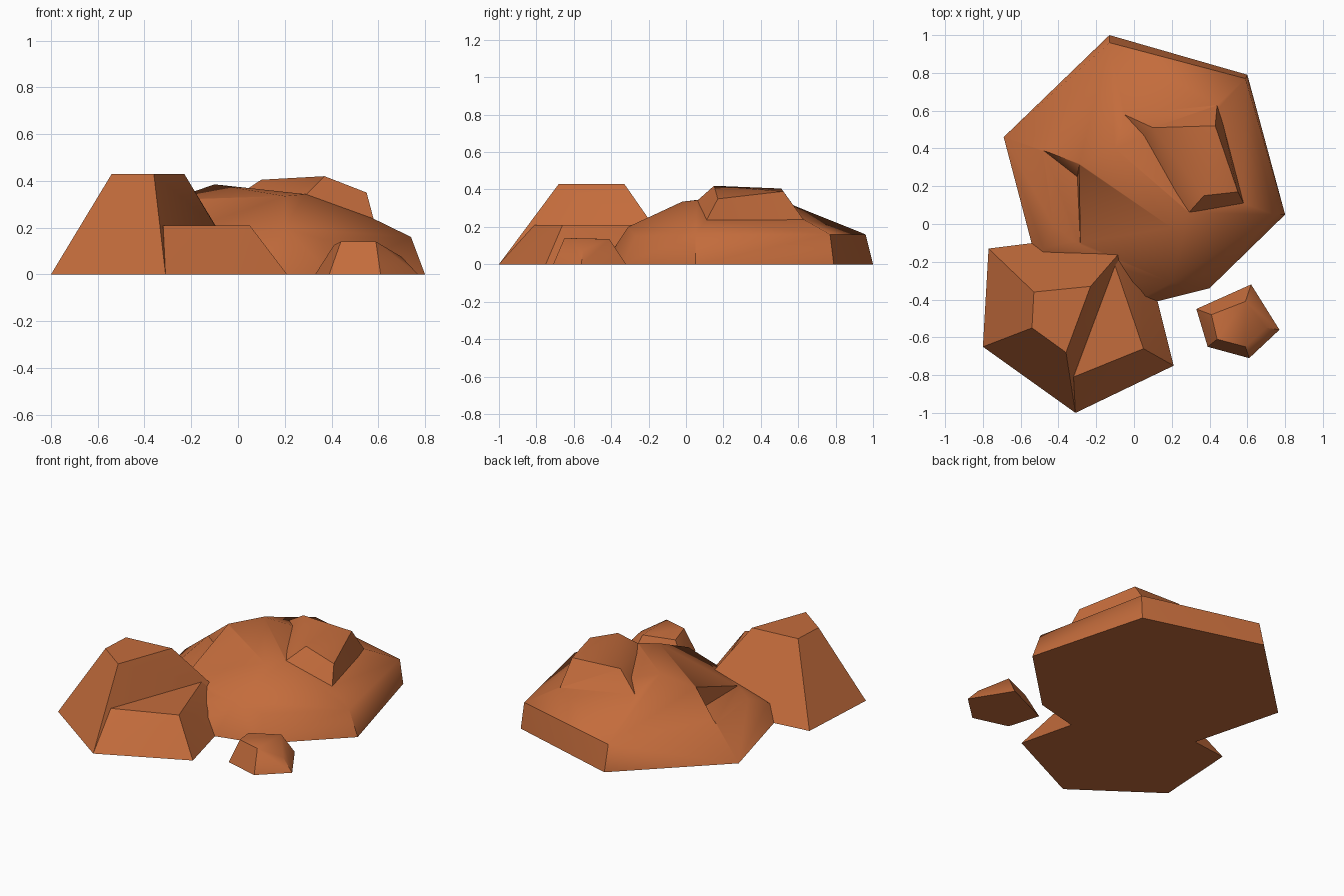
import bpy, bmesh, math
from mathutils import Vector

if "Cube" in bpy.data.objects:
    bpy.data.objects.remove(bpy.data.objects["Cube"])

clay = bpy.data.materials.new("burnt orange rock")
clay.diffuse_color = (0.55, 0.15, 0.045, 1)
clay.use_nodes = True
clay.node_tree.nodes["Principled BSDF"].inputs["Base Color"].default_value = clay.diffuse_color


def hull(name, points):
    """Closed faceted stone wrapped round a few corner points."""
    bm = bmesh.new()
    for p in points:
        bm.verts.new(p)
    res = bmesh.ops.convex_hull(bm, input=bm.verts[:])
    loose = {g for g in res["geom_interior"] + res["geom_unused"]
             if isinstance(g, bmesh.types.BMVert)}
    bmesh.ops.delete(bm, geom=list(loose), context='VERTS')
    bmesh.ops.dissolve_limit(bm, angle_limit=math.radians(2),
                             verts=bm.verts[:], edges=bm.edges[:])
    bmesh.ops.recalc_face_normals(bm, faces=bm.faces[:])
    me = bpy.data.meshes.new(name)
    bm.to_mesh(me)
    bm.free()
    me.materials.append(clay)
    ob = bpy.data.objects.new(name, me)
    bpy.context.collection.objects.link(ob)
    return ob


def select(ob):
    bpy.ops.object.select_all(action='DESELECT')
    ob.select_set(True)
    bpy.context.view_layer.objects.active = ob


def combine(ob, tool, operation):
    """Apply a boolean and discard the tool object."""
    tool.hide_render = True
    mod = ob.modifiers.new("bool", 'BOOLEAN')
    mod.operation, mod.object, mod.solver = operation, tool, 'EXACT'
    select(ob)
    bpy.ops.object.modifier_apply(modifier=mod.name)
    bpy.data.objects.remove(tool)


def smooth(ob, degrees):
    select(ob)
    bpy.ops.object.shade_smooth_by_angle(angle=math.radians(degrees))


def ground(points):
    return [(x, y, 0) for x, y in points]


# Large rounded mound
mound = hull("large_mound", ground([
    (-.13, 1), (.6, .79), (.8, .05), (.4, -.34), (.12, -.41),
    (-.05, -.44), (-.49, -.3), (-.69, .46)]) + [
    (-.13, .96, .16), (.59, .77, .16), (.74, .05, .16), (.36, -.27, .15),
    (.2, -.31, .2), (.2, -.02, .335), (.29, .06, .343), (.58, .11, .238),
    (.44, .63, .24), (-.1, .4, .385), (-.29, .32, .32), (-.48, -.13, .1)])

# Notch chipped out of the mound's left side
notch = hull("notch_cutter", [
    (-.48, .39, .165), (-.29, .32, .33), (-.30, .25, .172),
    (-.28, -.2, .16), (-.6, .1, .16), (-.5, .1, .5)])
combine(mound, notch, 'DIFFERENCE')

# Raised slab on the mound, its sides carried on below the surface
slab_top = [(.10, .51, .405), (.43, .52, .39), (.55, .17, .35), (.37, .15, .42)]
slab_foot = [(-.03, .57, .32), (.44, .63, .237), (.58, .11, .237), (.29, .06, .34)]
sunk = [Vector(f) + (Vector(f) - Vector(t)) * .25 for t, f in zip(slab_top, slab_foot)]
combine(mound, hull("slab", slab_top + sunk), 'UNION')
smooth(mound, 45)

# Tall front-left rock with a lower ledge on its right
tall = hull("tall_rock", ground([
    (-.77, -.13), (-.80, -.65), (-.31, -1), (.03, -.03)]) + [
    (-.53, -.36, .43), (-.23, -.33, .43), (-.36, -.68, .43), (-.54, -.55, .43),
    (-.10, -.22, .21), (-.32, -.81, .21)])
ledge = hull("ledge", ground([
    (-.31, -1), (.21, -.75), (.03, -.03), (-.4, -.5)]) + [
    (-.10, -.22, .21), (-.32, -.81, .21), (.05, -.66, .21)])
combine(tall, ledge, 'UNION')
smooth(tall, 20)

# Small stone at front right
small = hull("small_stone", ground([
    (.33, -.45), (.62, -.32), (.77, -.56), (.61, -.71), (.39, -.65)]) + [
    (.41, -.48, .125), (.59, -.41, .135), (.59, -.65, .14), (.44, -.61, .14),
    (.70, -.55, .075)])
smooth(small, 35)
